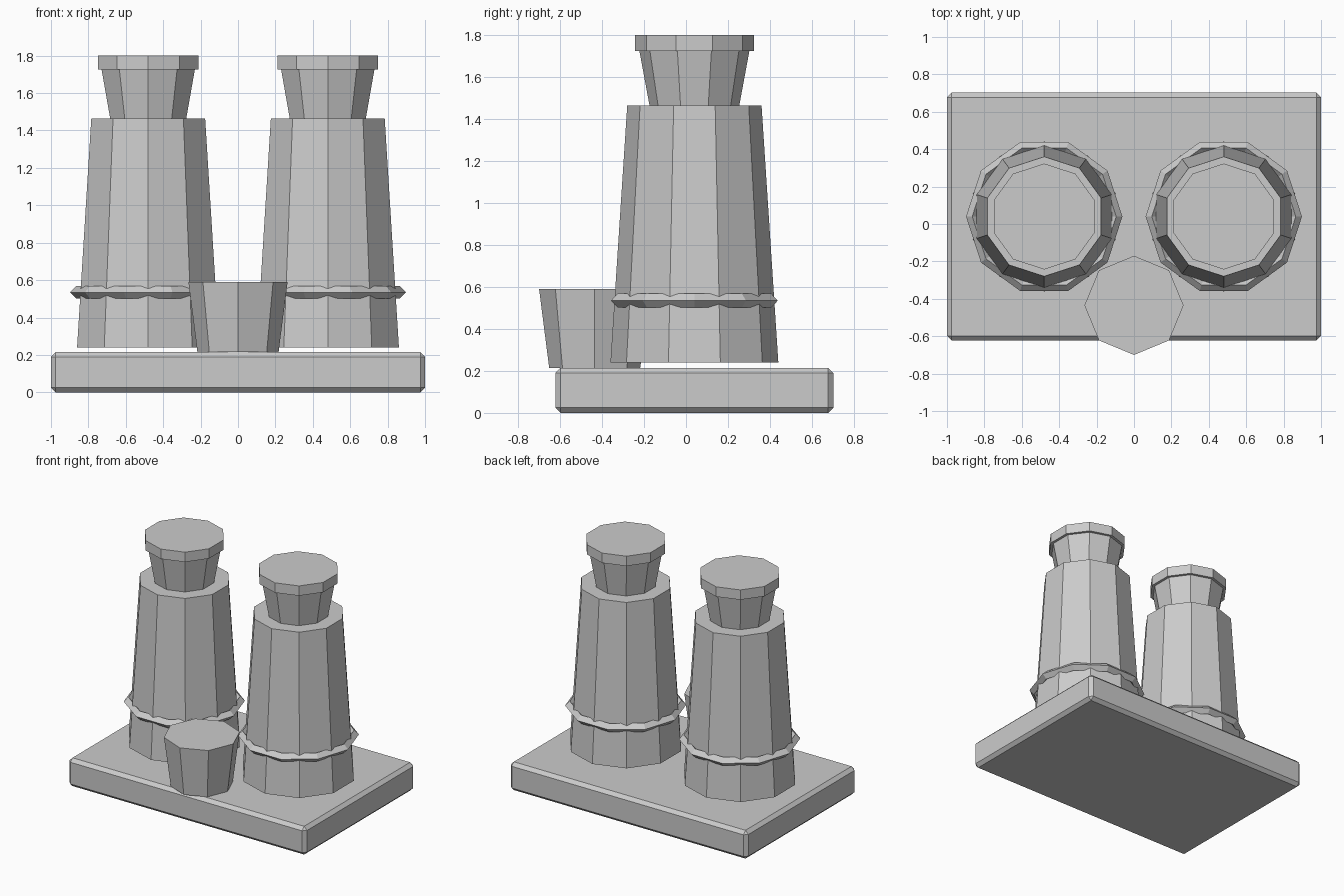
import bpy, bmesh, math
from mathutils import Matrix

cube = bpy.data.objects.get("Cube")
if cube:
    bpy.data.objects.remove(cube, do_unlink=True)

grey = bpy.data.materials.new("plain_grey")
grey.use_nodes = True
colour = (0.6, 0.6, 0.6, 1)
grey.diffuse_color = colour
grey.node_tree.nodes["Principled BSDF"].inputs["Base Color"].default_value = colour


def add_object(name, bm):
    bmesh.ops.recalc_face_normals(bm, faces=bm.faces)
    mesh = bpy.data.meshes.new(name)
    bm.to_mesh(mesh)
    bm.free()
    mesh.materials.append(grey)
    obj = bpy.data.objects.new(name, mesh)
    bpy.context.collection.objects.link(obj)
    return obj


def taper(name, sides, r_low, r_high, z_low, z_high, x, y):
    """Capped faceted cone section with a corner facing the front."""
    bm = bmesh.new()
    place = Matrix.Translation((x, y, (z_low + z_high) / 2)) @ Matrix.Rotation(-math.pi / 2, 4, "Z")
    bmesh.ops.create_cone(bm, cap_ends=True, segments=sides, radius1=r_low,
                          radius2=r_high, depth=z_high - z_low)
    # line one corner up with the front axis
    first = max(bm.verts, key=lambda v: v.co.x)
    turn = Matrix.Rotation(-math.atan2(first.co.y, first.co.x), 4, "Z")
    bmesh.ops.transform(bm, matrix=place @ turn, verts=bm.verts)
    return add_object(name, bm)


def band(name, sides, major, minor, x, y, z):
    """Diamond-section ring with a corner facing sideways."""
    bm = bmesh.new()
    rings = []
    for i in range(sides):
        a = math.tau * i / sides
        ring = []
        for k in range(4):
            b = math.tau * k / 4
            r = major + minor * math.cos(b)
            ring.append(bm.verts.new((x + r * math.cos(a), y + r * math.sin(a),
                                      z + minor * math.sin(b))))
        rings.append(ring)
    for i in range(sides):
        p, q = rings[i], rings[(i + 1) % sides]
        for k in range(4):
            n = (k + 1) % 4
            bm.faces.new((p[k], q[k], q[n], p[n]))
    return add_object(name, bm)


# Base slab with chamfered edges
bm = bmesh.new()
bmesh.ops.create_cube(bm, size=1)
bmesh.ops.scale(bm, vec=(2, 1.325, 0.215), verts=bm.verts)
bmesh.ops.translate(bm, vec=(0, 0.04, 0.1075), verts=bm.verts)
base = add_object("base", bm)
chamfer = base.modifiers.new("chamfer", "BEVEL")
chamfer.width = 0.025
chamfer.segments = 1

# Pair of shakers
for side, x in (("left", 0.48), ("right", -0.48)):
    taper(side + "_shaker_body", 10, 0.40, 0.32, 0.24, 1.465, x, 0.04)
    taper(side + "_shaker_neck", 10, 0.213, 0.263, 1.46, 1.73, x, 0.04)
    taper(side + "_shaker_cap", 10, 0.283, 0.283, 1.725, 1.80, x, 0.04)
    band(side + "_shaker_band", 10, 0.385, 0.033, x, 0.04, 0.535)

# Small cup at the front
taper("cup", 8, 0.217, 0.265, 0.215, 0.59, 0, -0.435)
